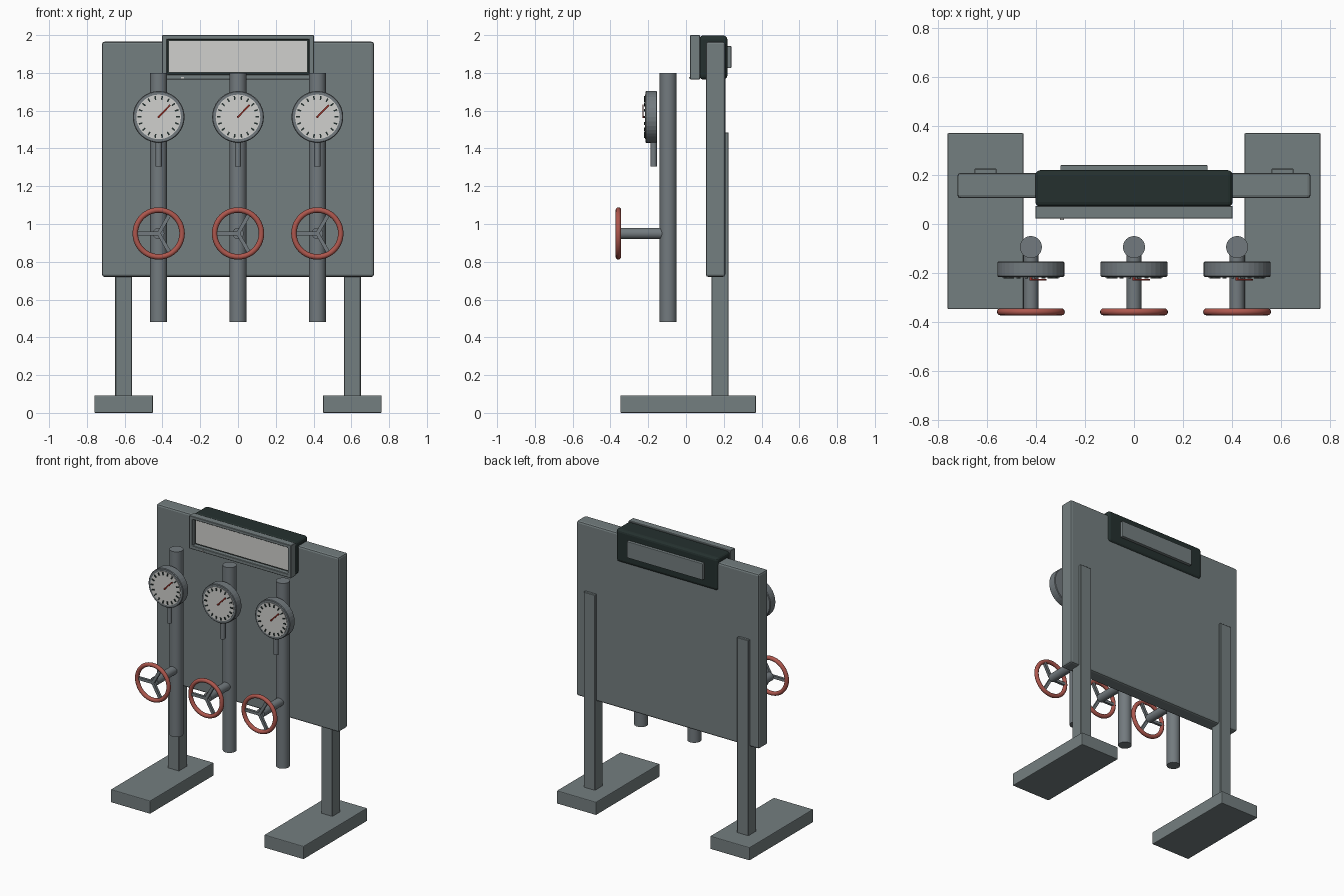
import bpy, bmesh, math
from mathutils import Matrix, Vector

if "Cube" in bpy.data.objects:
    bpy.data.objects.remove(bpy.data.objects["Cube"])


def material(name, rgb):
    m = bpy.data.materials.new(name)
    m.diffuse_color = (*rgb, 1)
    m.use_nodes = True
    m.node_tree.nodes["Principled BSDF"].inputs["Base Color"].default_value = m.diffuse_color
    return m


GREY = material("panel grey", (0.175, 0.21, 0.215))
STEEL = material("pipe steel", (0.17, 0.195, 0.21))
DARK = material("dark green black", (0.018, 0.03, 0.028))
WHITE = material("dial white", (0.63, 0.63, 0.61))
RED = material("wheel red", (0.42, 0.095, 0.075))
NEEDLE = material("needle red", (0.32, 0.03, 0.02))


def finish(name, bm, mat, bevel=0, segments=2, smooth=None):
    bmesh.ops.recalc_face_normals(bm, faces=bm.faces)
    me = bpy.data.meshes.new(name)
    bm.to_mesh(me)
    bm.free()
    me.materials.append(mat)
    ob = bpy.data.objects.new(name, me)
    bpy.context.collection.objects.link(ob)
    if bevel:
        b = ob.modifiers.new("bevel", 'BEVEL')
        b.width, b.segments = bevel, segments
    if smooth:
        bpy.ops.object.select_all(action='DESELECT')
        ob.select_set(True)
        bpy.context.view_layer.objects.active = ob
        bpy.ops.object.shade_smooth_by_angle(angle=math.radians(smooth))
    return ob


def add_box(bm, x, y, z, turn=Matrix()):
    size = Matrix.Diagonal((x[1] - x[0], y[1] - y[0], z[1] - z[0], 1))
    mid = Matrix.Translation((sum(x) / 2, sum(y) / 2, sum(z) / 2))
    bmesh.ops.create_cube(bm, size=1, matrix=turn @ mid @ size)


def box(name, x, y, z, mat, **kw):
    bm = bmesh.new()
    add_box(bm, x, y, z)
    return finish(name, bm, mat, **kw)


def rod(name, a, b, r, mat, sides=24, **kw):
    a, b = Vector(a), Vector(b)
    turn = (b - a).to_track_quat('Z', 'Y').to_matrix().to_4x4()
    bm = bmesh.new()
    bmesh.ops.create_cone(bm, cap_ends=True, segments=sides, radius1=r, radius2=r,
                          depth=(b - a).length,
                          matrix=Matrix.Translation((a + b) / 2) @ turn)
    return finish(name, bm, mat, **kw)


def ring(name, c, R, r, mat, n=40, m=12):
    # torus facing the front
    bm = bmesh.new()
    rows = []
    for i in range(n):
        t = 2 * math.pi * i / n
        row = []
        for j in range(m):
            p = 2 * math.pi * j / m
            q = R + r * math.cos(p)
            row.append(bm.verts.new((c[0] + q * math.cos(t), c[1] + r * math.sin(p),
                                     c[2] + q * math.sin(t))))
        rows.append(row)
    for i in range(n):
        for j in range(m):
            k, l = (i + 1) % n, (j + 1) % m
            bm.faces.new((rows[i][j], rows[k][j], rows[k][l], rows[i][l]))
    return finish(name, bm, mat, smooth=60)


def around(x, y, z, angle):
    # local +x points along the given angle in the front plane
    return Matrix.Translation((x, y, z)) @ Matrix.Rotation(-angle, 4, 'Y')


# board
box("board", (-0.72, 0.72), (0.105, 0.208), (0.72, 1.965), GREY, bevel=0.013)

# legs and feet
for side, s in (("left", -1), ("right", 1)):
    box(side + "_leg", sorted((s * 0.56, s * 0.65)), (0.135, 0.226), (0.08, 1.485), GREY, bevel=0.003, segments=1)
    box(side + "_foot", sorted((s * 0.45, s * 0.76)), (-0.347, 0.37), (0, 0.093), GREY, bevel=0.005)

# display box on the top edge
box("display_housing", (-0.402, 0.402), (0.07, 0.219), (1.765, 1.998), DARK, bevel=0.02, segments=3)
box("display_back_plate", (-0.30, 0.30), (0.21, 0.24), (1.825, 1.942), GREY, bevel=0.004)
bm = bmesh.new()
X, Z0, Z1, x, z0, z1 = 0.402, 1.765, 2.0, 0.375, 1.792, 1.978
outer = [(-X, Z0), (X, Z0), (X, Z1), (-X, Z1)]
inner = [(-x, z0), (x, z0), (x, z1), (-x, z1)]
loops = [[bm.verts.new((p[0], y, p[1])) for p in pts]
         for pts, y in ((outer, 0.074), (outer, 0.022), (inner, 0.022), (inner, 0.074))]
for a in range(4):
    for i in range(4):
        A, B, j = loops[a], loops[(a + 1) % 4], (i + 1) % 4
        bm.faces.new((A[i], A[j], B[j], B[i]))
finish("display_frame", bm, GREY, bevel=0.003, segments=1)
box("display_backing", (-0.375, 0.375), (0.054, 0.074), (1.792, 1.978), DARK)
box("display_screen", (-0.367, 0.367), (0.046, 0.054), (1.801, 1.971), WHITE)
box("display_button", (-0.302, -0.285), (0.017, 0.024), (1.771, 1.778), WHITE)

# three pipes, each with a gauge and a handwheel
for n, px in enumerate((-0.42, 0, 0.42), 1):
    tag = "_%d" % n
    rod("pipe" + tag, (px, -0.094, 0.48), (px, -0.094, 1.80), 0.045, STEEL, smooth=40)

    # gauge
    gz = 1.567
    rod("gauge_body" + tag, (px, -0.153, gz), (px, -0.215, gz), 0.137, STEEL, sides=36,
        bevel=0.004, segments=1)
    rod("gauge_dial" + tag, (px, -0.214, gz), (px, -0.218, gz), 0.118, WHITE, sides=36)
    rod("gauge_stem" + tag, (px, -0.171, 1.305), (px, -0.171, 1.45), 0.017, STEEL, sides=16, smooth=40)
    bm = bmesh.new()
    for i in range(18):
        add_box(bm, (0.092, 0.112), (-0.004, 0.001), (-0.004, 0.004),
                around(px, -0.219, gz, 2 * math.pi * i / 18))
    finish("gauge_ticks" + tag, bm, DARK)
    bm = bmesh.new()
    add_box(bm, (-0.005, 0.088), (-0.004, 0.002), (-0.0045, 0.0045),
            around(px, -0.227, gz, math.radians(46)))
    finish("gauge_needle" + tag, bm, NEEDLE)
    rod("gauge_pivot" + tag, (px, -0.216, gz), (px, -0.231, gz), 0.006, NEEDLE, sides=12)

    # handwheel
    wz = 0.95
    rod("valve_stem" + tag, (px, -0.12, wz), (px, -0.345, wz), 0.03, STEEL, smooth=40)
    ring("handwheel_rim" + tag, (px, -0.358, wz), 0.124, 0.0145, RED)
    bm = bmesh.new()
    for a in (60, 180, 300):
        add_box(bm, (0, 0.122), (-0.009, 0.009), (-0.01, 0.01),
                around(px, -0.355, wz, math.radians(a)))
    finish("handwheel_spokes" + tag, bm, STEEL)
